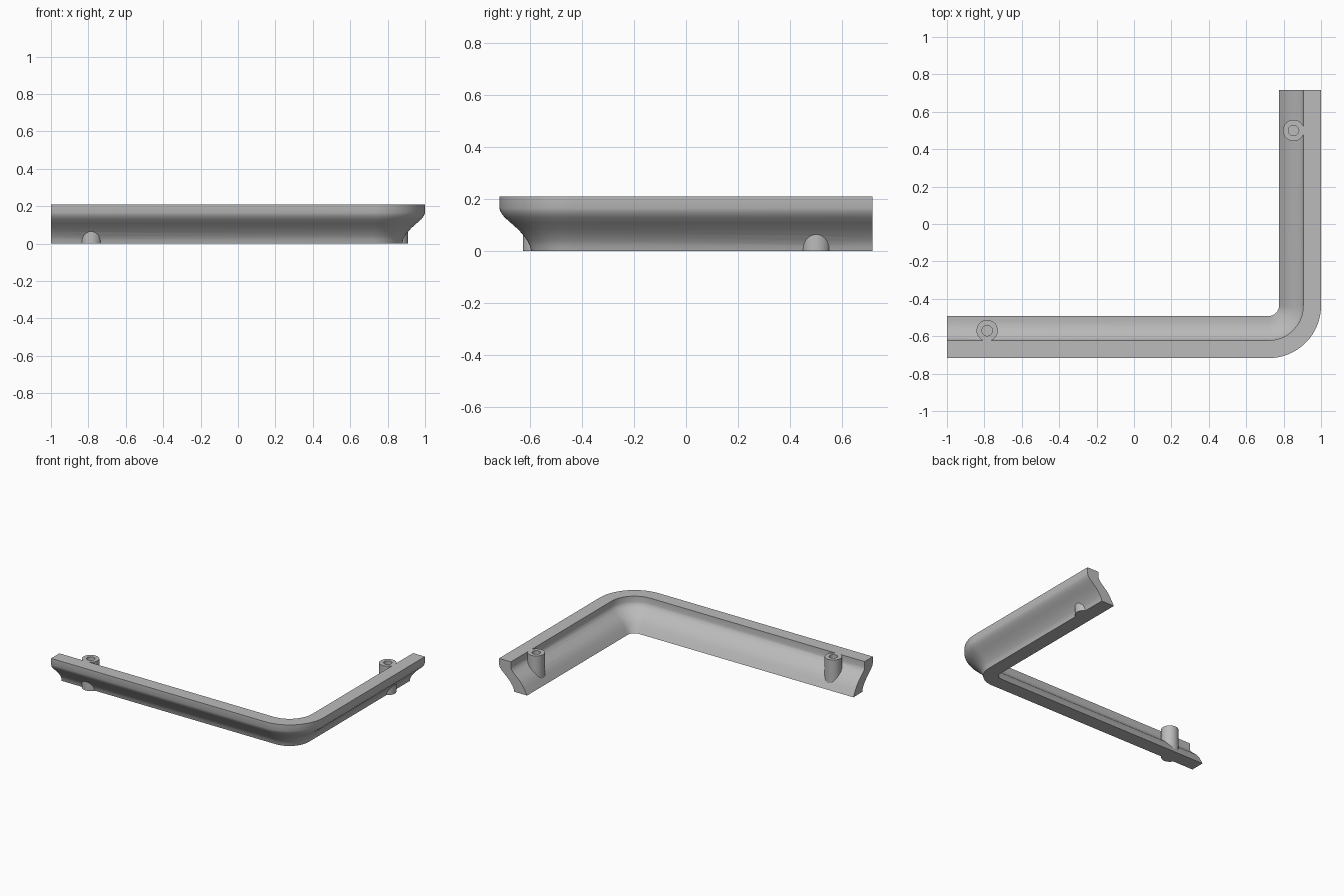
import bpy, bmesh, math

if "Cube" in bpy.data.objects:
    bpy.data.objects.remove(bpy.data.objects["Cube"])

grey = bpy.data.materials.new("plain grey")
grey.diffuse_color = (0.5, 0.5, 0.5, 1)
grey.use_nodes = True
grey.node_tree.nodes["Principled BSDF"].inputs["Base Color"].default_value = grey.diffuse_color

H = 0.21                 # rail height
CX, CY = 0.72, -0.437    # centre of the corner bend
R = 0.28                 # outer bend radius

# Cross-section: (distance inward from outer face, height)
profile = [(0, H), (0, 0.165), (0.006, 0.148), (0.02, 0.13), (0.045, 0.108),
           (0.072, 0.084), (0.092, 0.062), (0.108, 0.04), (0.117, 0.022), (0.122, 0),
           (0.225, 0), (0.213, 0.022), (0.197, 0.05), (0.183, 0.071), (0.163, 0.094),
           (0.135, 0.118), (0.112, 0.138), (0.099, 0.155), (0.095, 0.17), (0.095, H)]


def make_object(name, bm):
    bmesh.ops.recalc_face_normals(bm, faces=bm.faces)
    me = bpy.data.meshes.new(name)
    bm.to_mesh(me)
    bm.free()
    me.materials.append(grey)
    ob = bpy.data.objects.new(name, me)
    bpy.context.collection.objects.link(ob)
    return ob


def cylinder(name, x, y, r, z0, z1):
    bm = bmesh.new()
    bmesh.ops.create_cone(bm, cap_ends=True, segments=32, radius1=r, radius2=r, depth=z1 - z0)
    bmesh.ops.translate(bm, verts=bm.verts, vec=(x, y, (z0 + z1) / 2))
    return make_object(name, bm)


# Stations along the L path: base point and outward direction
stations = [(-1, CY, -math.pi / 2)]
stations += [(CX, CY, -math.pi / 2 + math.pi / 2 * i / 16) for i in range(17)]
stations += [(CX, 0.717, 0)]

# Corner rail swept along the path
bm = bmesh.new()
rings = [[bm.verts.new((x + (R - d) * math.cos(a), y + (R - d) * math.sin(a), z))
          for d, z in profile] for x, y, a in stations]
n = len(profile)
for r0, r1 in zip(rings, rings[1:]):
    for i in range(n):
        j = (i + 1) % n
        bm.faces.new((r0[i], r0[j], r1[j], r1[i]))
bm.faces.new(rings[0])
bm.faces.new(rings[-1])
rail = make_object("corner_rail", bm)

# Screw bosses joined to the rail, each with a blind hole
spots = [(-0.785, -0.57), (0.853, 0.5)]
tools = [(cylinder("screw_boss", x, y, 0.057, 0, H), 'UNION') for x, y in spots]
tools += [(cylinder("screw_hole", x, y, 0.028, 0.06, H + 0.05), 'DIFFERENCE') for x, y in spots]

bpy.context.view_layer.objects.active = rail
rail.select_set(True)
for tool, op in tools:
    mod = rail.modifiers.new(tool.name, 'BOOLEAN')
    mod.operation = op
    mod.solver = 'EXACT'
    mod.object = tool
    bpy.ops.object.modifier_apply(modifier=mod.name)
    bpy.data.objects.remove(tool)

bpy.ops.object.shade_smooth_by_angle(angle=math.radians(30))
